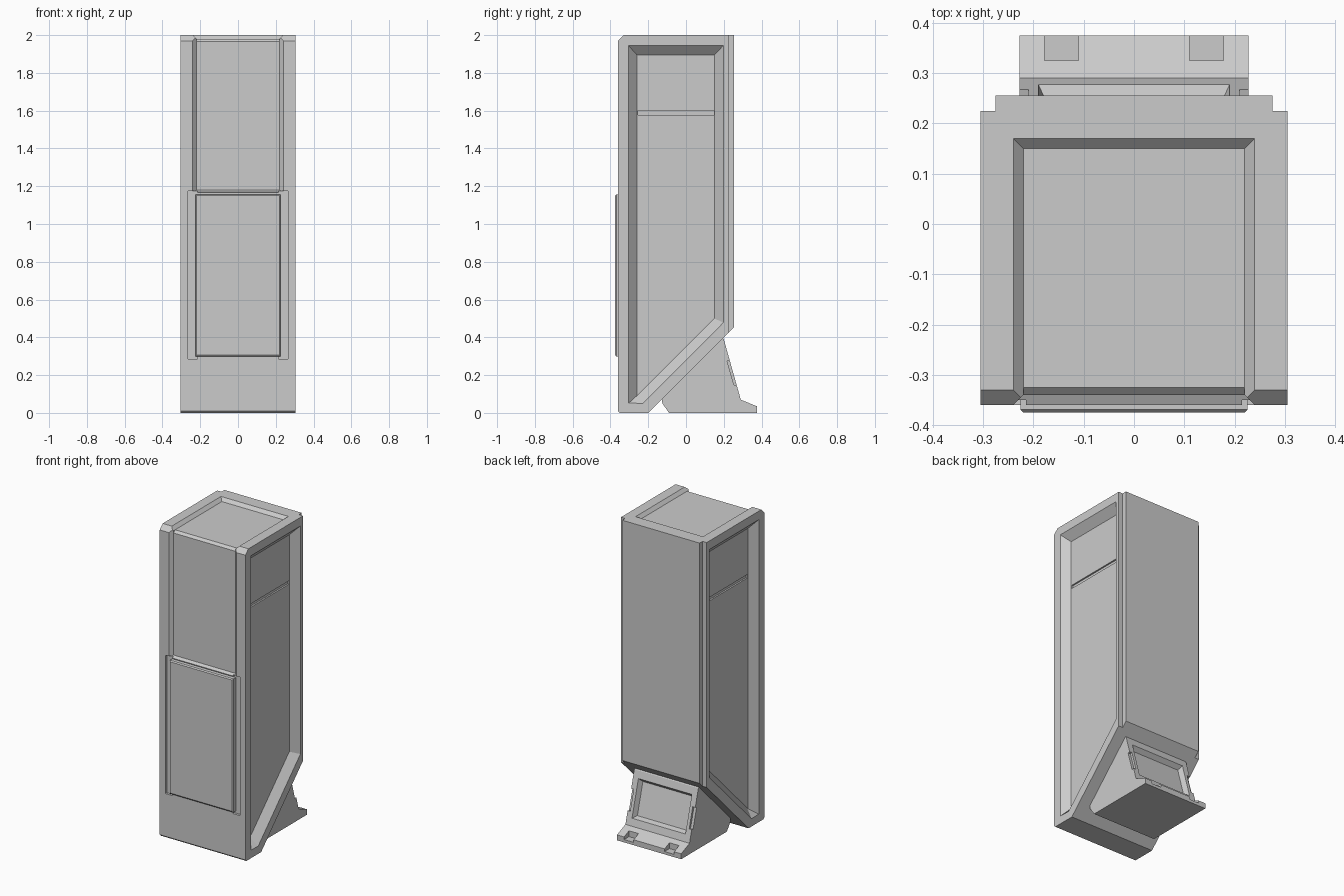
import bpy, bmesh
from mathutils import Vector

if "Cube" in bpy.data.objects:
    bpy.data.objects.remove(bpy.data.objects["Cube"])


def loft(name, a, b):
    """Closed solid between two matching polygons."""
    bm = bmesh.new()
    va = [bm.verts.new(p) for p in a]
    vb = [bm.verts.new(p) for p in b]
    n = len(va)
    bm.faces.new(va)
    bm.faces.new(vb[::-1])
    for i in range(n):
        j = (i + 1) % n
        bm.faces.new((va[j], va[i], vb[i], vb[j]))
    bmesh.ops.recalc_face_normals(bm, faces=bm.faces)
    me = bpy.data.meshes.new(name)
    bm.to_mesh(me)
    bm.free()
    ob = bpy.data.objects.new(name, me)
    bpy.context.collection.objects.link(ob)
    return ob


def prism(name, yz, x0, x1):
    return loft(name, [(x0, y, z) for y, z in yz], [(x1, y, z) for y, z in yz])


def box(name, x0, x1, y0, y1, z0, z1):
    return prism(name, [(y0, z0), (y1, z0), (y1, z1), (y0, z1)], x0, x1)


def pocket(outer, inner):
    """Tapered cutter, extended a little past the outer surface."""
    o = [Vector(p) for p in outer]
    i = [Vector(p) for p in inner]
    return loft("cutter", [p + (p - q) * 0.3 for p, q in zip(o, i)], i)


def cut(ob, cutters):
    bpy.context.view_layer.objects.active = ob
    for c in cutters:
        c.hide_render = True
        m = ob.modifiers.new("cut", 'BOOLEAN')
        m.operation = 'DIFFERENCE'
        m.solver = 'EXACT'
        m.object = c
        bpy.ops.object.modifier_apply(modifier=m.name)
        bpy.data.objects.remove(c)


# Main cabinet with sloped underside
cabinet = prism("cabinet", [(-0.36, 0.01), (-0.35, 0), (-0.2, 0), (0.255, 0.455), (0.255, 2),
                            (-0.33, 2), (-0.36, 1.97)], -0.305, 0.305)
cutters = []
side_outer = [(-0.305, 1.945), (0.198, 1.945), (0.198, 0.478), (-0.23, 0.05), (-0.305, 0.05)]
side_inner = [(-0.26, 1.895), (0.15, 1.895), (0.15, 0.5), (-0.25, 0.1), (-0.26, 0.09)]
for s in (-1, 1):
    # side recess, its cross groove, and the stepped rear corner
    cutters.append(pocket([(s * 0.305, y, z) for y, z in side_outer],
                          [(s * 0.26, y, z) for y, z in side_inner]))
    cutters.append(box("cutter", s * 0.25, s * 0.28, -0.255, 0.147, 1.578, 1.6))
    cutters.append(box("cutter", s * 0.275, s * 0.35, 0.225, 0.3, 0.3, 2.1))
    # grooves beside the front panel
    cutters.append(box("cutter", s * 0.215, s * 0.265, -0.4, -0.345, 0.285, 1.175))
# groove above the front panel
cutters.append(box("cutter", -0.22, 0.22, -0.4, -0.345, 1.14, 1.165))
# channel running up the front and over the top
cutters.append(pocket([(-0.24, -0.36, 1.17), (0.24, -0.36, 1.17), (0.24, -0.36, 2.1), (-0.24, -0.36, 2.1)],
                      [(-0.22, -0.34, 1.18), (0.22, -0.34, 1.18), (0.22, -0.34, 2.1), (-0.22, -0.34, 2.1)]))
cutters.append(pocket([(-0.24, -0.5, 2), (0.24, -0.5, 2), (0.24, 0.17, 2), (-0.24, 0.17, 2)],
                      [(-0.22, -0.5, 1.98), (0.22, -0.5, 1.98), (0.22, 0.15, 1.98), (-0.22, 0.15, 1.98)]))
cutters.append(prism("cutter", [(-0.315, 1.99), (-0.35, 1.99), (-0.35, 1.955)], -0.22, 0.22))
cut(cabinet, cutters)

# Raised lower front panel
rect = lambda x, y, z0, z1: [(-x, y, z0), (x, y, z0), (x, y, z1), (-x, y, z1)]
panel = loft("front_panel", rect(0.226, -0.34, 0.298, 1.157), rect(0.226, -0.369, 0.298, 1.157))
face = loft("front_panel_face", rect(0.226, -0.369, 0.298, 1.157), rect(0.22, -0.375, 0.306, 1.15))

# Wedge foot under the slope
foot = prism("foot", [(-0.09, 0), (0.375, 0), (0.375, 0.035), (0.29, 0.07), (0.2, 0.39),
                      (0.19, 0.4), (-0.13, 0.08), (-0.125, 0.05)], -0.228, 0.228)


def slope(x, t, depth):
    """Point on the sloped rear face of the foot, sunk by depth."""
    return (x, 0.29 - 0.09 * t - 0.963 * depth, 0.07 + 0.32 * t - 0.271 * depth)


def slope_rect(x0, x1, t0, t1, d):
    return [slope(x0, t0, d), slope(x1, t0, d), slope(x1, t1, d), slope(x0, t1, d)]


foot_cutters = [pocket(slope_rect(-0.19, 0.19, 0.14, 0.86, 0), slope_rect(-0.175, 0.175, 0.19, 0.81, 0.03))]
for s in (-1, 1):
    # edge notches and bolt pockets
    foot_cutters.append(loft("cutter", slope_rect(s * 0.21, s * 0.25, 0.25, 0.65, -0.02),
                             slope_rect(s * 0.21, s * 0.25, 0.25, 0.65, 0.014)))
    foot_cutters.append(box("cutter", s * 0.11, s * 0.178, 0.325, 0.4, 0.018, 0.1))
cut(foot, foot_cutters)
